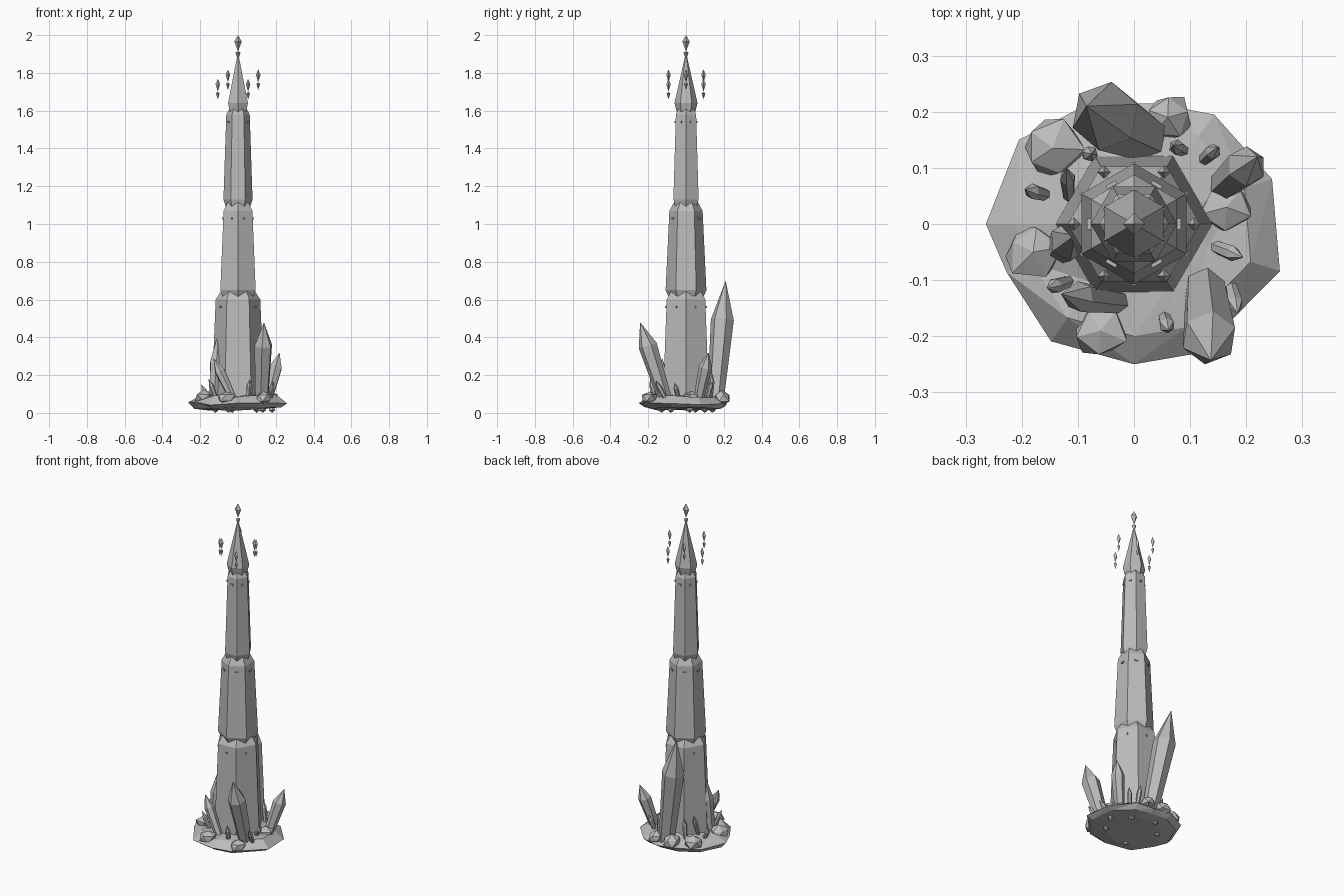
import bpy, bmesh, math, random
from mathutils import Matrix, Vector

random.seed(4)
cube = bpy.data.objects.get("Cube")
if cube:
    bpy.data.objects.remove(cube, do_unlink=True)

stone = bpy.data.materials.new("grey_stone")
stone.use_nodes = True
GREY = (0.5, 0.5, 0.5, 1)
stone.diffuse_color = GREY
stone.node_tree.nodes["Principled BSDF"].inputs["Base Color"].default_value = GREY


def finish(name, bm):
    bmesh.ops.recalc_face_normals(bm, faces=bm.faces)
    mesh = bpy.data.meshes.new(name)
    bm.to_mesh(mesh)
    bm.free()
    mesh.materials.append(stone)
    obj = bpy.data.objects.new(name, mesh)
    bpy.context.collection.objects.link(obj)
    return obj


def skin(bm, loops):
    """Join loops of vertices with faces; single-vertex loops are points."""
    for a, b in zip(loops, loops[1:]):
        n = max(len(a), len(b))
        for i in range(n):
            j = (i + 1) % n
            if len(a) == 1:
                bm.faces.new((a[0], b[j], b[i]))
            elif len(b) == 1:
                bm.faces.new((a[i], a[j], b[0]))
            else:
                bm.faces.new((a[i], a[j], b[j], b[i]))
    for end in (loops[0], loops[-1]):
        if len(end) > 2:
            bm.faces.new(end)


def loft(name, profile, sides=6, turn=0.0, place=Matrix()):
    """Faceted solid from (height, radius) pairs."""
    bm = bmesh.new()
    loops = []
    for z, r in profile:
        count = sides if r else 1
        loops.append([bm.verts.new(place @ Vector((
            r * math.cos(turn + math.tau * i / sides),
            r * math.sin(turn + math.tau * i / sides), z))) for i in range(count)])
    skin(bm, loops)
    return finish(name, bm)


def crystal(name, foot, tip, r, shoulder=0.7, turn=0.3):
    """Leaning six-sided crystal with a pointed end."""
    foot, tip = Vector(foot), Vector(tip)
    axis = tip - foot
    place = Matrix.Translation(foot) @ axis.to_track_quat("Z", "Y").to_matrix().to_4x4()
    h = axis.length
    return loft(name, [(0, r * 0.7), (h * shoulder, r), (h, 0)], 6, turn, place)


def diamond(name, x, y, z, h, r):
    return loft(name, [(0, 0), (h * 0.6, r), (h, 0)], 4, 0,
                Matrix.Translation((x, y, z)))


# Tower: crystal sections, each turned against the one below
QUARTER = math.pi / 2
loft("lower_section", [(0.03, 0.142), (0.6, 0.118), (0.66, 0.08)])
loft("middle_section", [(0.59, 0.082), (0.65, 0.108), (1.07, 0.088), (1.13, 0.055)], turn=QUARTER)
loft("upper_section", [(1.07, 0.058), (1.13, 0.077), (1.58, 0.062), (1.63, 0.035)])
loft("spire", [(1.58, 0.045), (1.64, 0.061), (1.91, 0)], turn=QUARTER)

# Finial and floating crystals around the spire
diamond("finial", 0, 0, 1.915, 0.085, 0.02)
loft("finial_cup", [(1.87, 0), (1.908, 0.014), (1.915, 0)], 4)
for i in range(6):
    a = math.tau * i / 6
    x, y = 0.107 * math.cos(a), 0.107 * math.sin(a)
    z = 1.66 if i % 2 else 1.71
    diamond("floating_crystal", x, y, z + 0.04, 0.068, 0.012)
    loft("floating_shard", [(0, 0), (0.032, 0.01), (0.04, 0)], 4, 0,
         Matrix.Translation((x, y, z)))

# Small ledges on the flat sides of each section
for z, apothem, start, size in ((0.56, 0.104, 0.5, 0.007), (1.03, 0.078, 0, 0.02), (1.54, 0.055, 0.5, 0.012)):
    for i in range(6):
        place = (Matrix.Rotation((i + start) * math.tau / 6, 4, "Z")
                 @ Matrix.Translation((apothem, 0, z))
                 @ Matrix.Diagonal((0.012, size, 0.01, 1)))
        bm = bmesh.new()
        bmesh.ops.create_cube(bm, size=1, matrix=place)
        finish("ledge", bm)

# Rocky island under the tower
outline = [(-0.264, 0), (-0.227, -0.086), (-0.148, -0.209), (0, -0.25), (0.116, -0.23),
           (0.26, -0.084), (0.246, 0.08), (0.143, 0.195), (0.04, 0.215), (-0.08, 0.215),
           (-0.205, 0.15)]
bm = bmesh.new()
loops = []
for scale, z, rough in ((0, 0.018, 0), (0.6, 0.018, 0.006), (0.88, 0.026, 0.006),
                        (1, 0.05, 0.01), (0.8, 0.082, 0.014), (0.5, 0.095, 0.01), (0, 0.1, 0)):
    points = outline if scale else outline[:1]
    loops.append([bm.verts.new((x * scale, y * scale, z + random.uniform(-rough, rough)))
                  for x, y in points])
skin(bm, loops)
bmesh.ops.triangulate(bm, faces=bm.faces)
finish("rock_island", bm)


def boulder(name, x, y, z, r, h):
    bm = bmesh.new()
    bmesh.ops.create_icosphere(bm, subdivisions=1, radius=1)
    spin = Matrix.Rotation(random.uniform(0, 6), 4, "Z")
    for v in bm.verts:
        v.co = spin @ (v.co * random.uniform(0.85, 1.15))
        v.co = Vector((x + v.co.x * r, y + v.co.y * r, z + v.co.z * h))
    finish(name, bm)


# Boulders on the rim
for x, y, r in ((-0.145, 0.135, 0.058), (-0.18, -0.05, 0.052), (-0.06, -0.19, 0.05),
                (0.06, 0.19, 0.046), (0.165, 0.03, 0.048), (0.135, -0.19, 0.045),
                (-0.04, 0.19, 0.05)):
    boulder("boulder", x, y, 0.08, r, 0.038)

# Little stones poking from the underside
for x, y in ((-0.12, 0.05), (0.1, 0.1), (0.13, -0.08), (-0.05, -0.13), (-0.03, 0.14), (0.18, 0.02)):
    loft("under_stone", [(0, 0), (0.014, 0.018), (0.035, 0.01)], 5, x * 20,
         Matrix.Translation((x, y, 0)))

# Large leaning crystals
crystal("back_crystal", (0.02, 0.155, 0.05), (-0.085, 0.21, 0.7), 0.062, 0.68)
crystal("front_crystal", (0.125, -0.1, 0.04), (0.137, -0.243, 0.48), 0.05, 0.72)
crystal("side_crystal", (0.15, 0.06, 0.04), (0.22, 0.12, 0.32), 0.036, 0.72)
crystal("front_leaning_crystal", (-0.02, -0.14, 0.06), (-0.13, -0.125, 0.29), 0.028, 0.7)
crystal("tower_leaning_crystal", (-0.13, -0.045, 0.05), (-0.105, -0.02, 0.42), 0.036, 0.6)

# Small crystals scattered between the boulders
for x, y, dx, dy, h in ((-0.15, 0.05, -0.045, 0.012, 0.07), (0.12, 0.11, 0.03, 0.028, 0.09),
                        (0.13, -0.035, 0.065, -0.025, 0.08), (0.052, -0.16, 0.01, -0.03, 0.1),
                        (-0.11, -0.1, -0.045, -0.015, 0.1), (0.17, -0.1, 0.015, -0.06, 0.09),
                        (-0.115, 0.04, -0.005, 0.06, 0.14), (0.09, 0.13, -0.02, 0.01, 0.13),
                        (-0.085, 0.125, 0.01, 0.0, 0.12)):
    crystal("small_crystal", (x, y, 0.06), (x + dx, y + dy, 0.08 + h), 0.014, 0.7)
